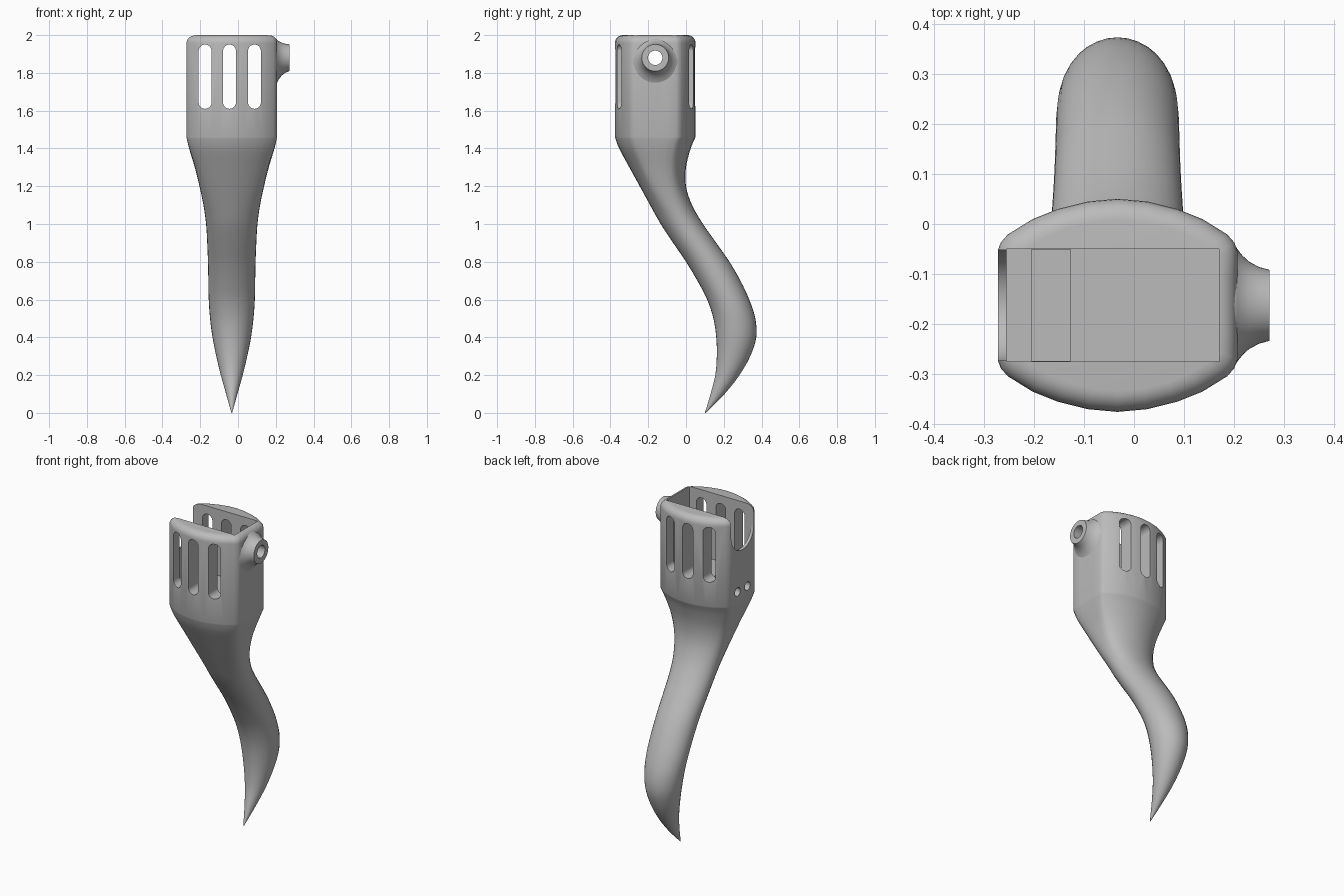
import bpy, bmesh, math
from mathutils import Vector, Matrix

if "Cube" in bpy.data.objects:
    bpy.data.objects.remove(bpy.data.objects["Cube"])

grey = bpy.data.materials.new("Plain grey")
grey.use_nodes = True
COLOUR = (0.5, 0.5, 0.5, 1)
grey.diffuse_color = COLOUR
grey.node_tree.nodes["Principled BSDF"].inputs["Base Color"].default_value = COLOUR

CX, CY = -0.033, -0.163      # centre of the socket
HX, HY = 0.24, 0.2135        # half sizes of the socket
AXLE_Z = 1.88
KINK_Z = 1.46


def make_object(name, bm):
    bmesh.ops.recalc_face_normals(bm, faces=bm.faces)
    mesh = bpy.data.meshes.new(name)
    bm.to_mesh(mesh)
    bm.free()
    mesh.materials.append(grey)
    obj = bpy.data.objects.new(name, mesh)
    bpy.context.collection.objects.link(obj)
    return obj


def smooth(obj, degrees):
    bpy.ops.object.select_all(action='DESELECT')
    obj.select_set(True)
    bpy.context.view_layer.objects.active = obj
    bpy.ops.object.shade_smooth_by_angle(angle=math.radians(degrees))


def skin(bm, rings, closed=False):
    """Bridge rings of points; cap the ends, or join the last to the first."""
    loops = [[bm.verts.new(p) for p in ring] for ring in rings]
    count = len(loops[0])
    pairs = list(zip(loops, loops[1:]))
    if closed:
        pairs.append((loops[-1], loops[0]))
    else:
        bm.faces.new(loops[0])
        bm.faces.new(loops[-1])
    for a, b in pairs:
        for i in range(count):
            j = (i + 1) % count
            bm.faces.new((a[i], a[j], b[j], b[i]))


# Quarter outline of the socket, normalised; bulged front and back, flat sides
quarter = [(0.24, 0), (0.24, 0.06), (0.24, 0.11), (0.234, 0.126), (0.22, 0.142),
           (0.17, 0.173), (0.12, 0.193), (0.06, 0.208), (0, HY)]
quarter = [(x / HX, y / HY) for x, y in quarter]
half = quarter + [(-x, y) for x, y in quarter[-2::-1]]
box_shape = half + [(x, -y) for x, y in half[-2:0:-1]]
N = len(box_shape)


def section(z, hx, y0, y1, boxy):
    pts = []
    for i, (bx, by) in enumerate(box_shape):
        t = math.tau * i / N
        u = boxy * bx + (1 - boxy) * math.cos(t)
        v = boxy * by + (1 - boxy) * math.sin(t)
        pts.append((CX + hx * u, (y0 + y1) / 2 + (y1 - y0) / 2 * v, z))
    return pts


# Curved tail: height, half width, front y, back y
tail = [(0, 0.002, 0.1, 0.104), (0.1, 0.03, 0.13, 0.204), (0.2, 0.058, 0.155, 0.283),
        (0.3, 0.082, 0.163, 0.34), (0.4, 0.102, 0.16, 0.372), (0.5, 0.115, 0.145, 0.367),
        (0.6, 0.122, 0.112, 0.335), (0.7, 0.124, 0.06, 0.288), (0.8, 0.126, 0, 0.23),
        (0.9, 0.13, -0.068, 0.16), (1.0, 0.136, -0.134, 0.09), (1.1, 0.15, -0.19, 0.032),
        (1.2, 0.171, -0.245, 0), (1.3, 0.196, -0.3, 0), (1.4, 0.226, -0.354, 0.025),
        (KINK_Z, HX, CY - HY, CY + HY)]
tail = [Vector(row) for row in tail]


def spline(rows, steps):
    for i in range(len(rows) - 1):
        a, b, c, d = (rows[min(max(k, 0), len(rows) - 1)] for k in range(i - 1, i + 3))
        for s in range(steps):
            t = s / steps
            yield b + (c - a) * t / 2 + (a * 2 - b * 5 + c * 4 - d) * t**2 / 2 \
                + (b * 3 - a - c * 3 + d) * t**3 / 2
    yield rows[-1]


rings = []
for z, hx, y0, y1 in spline(tail, 4):
    boxy = min(max((z - 1.05) / (KINK_Z - 1.05), 0), 1)
    rings.append(section(z, hx, y0, y1, boxy))

# Socket walls with a rounded top rim
RIM = 0.042
for k in range(7):
    a = math.pi / 2 * k / 6
    inset = RIM * (1 - math.cos(a))
    rings.append(section(2 - RIM + RIM * math.sin(a), HX - inset,
                         CY - HY + inset, CY + HY - inset, 1))
bm = bmesh.new()
skin(bm, rings)
body = make_object("socket_and_tail", bm)


# Cutters
def box(name, x0, x1, y0, y1, z0, z1):
    bm = bmesh.new()
    bmesh.ops.create_cube(bm, size=1)
    for v in bm.verts:
        v.co = [lo + (c + 0.5) * (hi - lo)
                for c, lo, hi in zip(v.co, (x0, y0, z0), (x1, y1, z1))]
    return make_object(name, bm)


def capsule(name, axis, centre, radius, z0, z1, start, end):
    """Upright rounded slot pushed along x or y; a round hole if z0 equals z1."""
    outline = []
    for i in range(33):
        a = math.pi * i / 32
        outline.append((math.cos(a) * radius, z1 + math.sin(a) * radius))
    for i in range(33):
        a = math.pi * (1 + i / 32)
        outline.append((math.cos(a) * radius, z0 + math.sin(a) * radius))
    if z0 == z1:
        outline = outline[:32] + outline[33:-1]

    def place(depth, w, z):
        return (depth, centre + w, z) if axis == 'x' else (centre + w, depth, z)
    bm = bmesh.new()
    skin(bm, [[place(d, w, z) for w, z in outline] for d in (start, end)])
    return make_object(name, bm)


WALL = 0.1125
cutters = [
    box("cavity_cutter", -0.255, 0.17, CY - WALL, CY + WALL, 1.59, 2.2),
    box("pocket_cutter", -0.205, -0.127, CY - WALL + 0.001, CY + WALL - 0.001, 1.47, 1.7),
    capsule("notch_cutter", 'x', CY, WALL - 0.002, AXLE_Z, 2.3, -0.4, -0.22),
    capsule("axle_cutter", 'x', CY, 0.038, AXLE_Z, AXLE_Z, 0.1, 0.4),
]
for x in (-0.174, -0.045, 0.087):
    cutters.append(capsule("slot_cutter", 'y', x, 0.034, 1.644, 1.916, -0.6, 0.3))
for side in (-1, 1):
    cutters.append(capsule("screw_cutter", 'x', CY + side * 0.048, 0.026,
                           1.525, 1.525, -0.4, -0.17))

for cutter in cutters:
    cutter.hide_render = True
    mod = body.modifiers.new("cut", 'BOOLEAN')
    mod.operation = 'DIFFERENCE'
    mod.solver = 'EXACT'
    mod.object = cutter
bpy.context.view_layer.update()
cut_mesh = bpy.data.meshes.new_from_object(
    body.evaluated_get(bpy.context.evaluated_depsgraph_get()))
body.modifiers.clear()
body.data = cut_mesh
for cutter in cutters:
    bpy.data.objects.remove(cutter)
smooth(body, 32)

# Flared axle boss on the left wall: x, radius
profile = [(0.18, 0.038), (0.18, 0.135), (0.2, 0.125), (0.207, 0.113), (0.217, 0.1),
           (0.23, 0.088), (0.25, 0.077), (0.272, 0.071), (0.272, 0.038)]
rings = []
for x, r in profile:
    drop = max(r - 0.071, 0) * 0.45
    rings.append([(x, CY + r * math.cos(math.tau * i / 48),
                   AXLE_Z - drop + r * math.sin(math.tau * i / 48)) for i in range(48)])
bm = bmesh.new()
skin(bm, rings, closed=True)
smooth(make_object("axle_boss", bm), 40)
